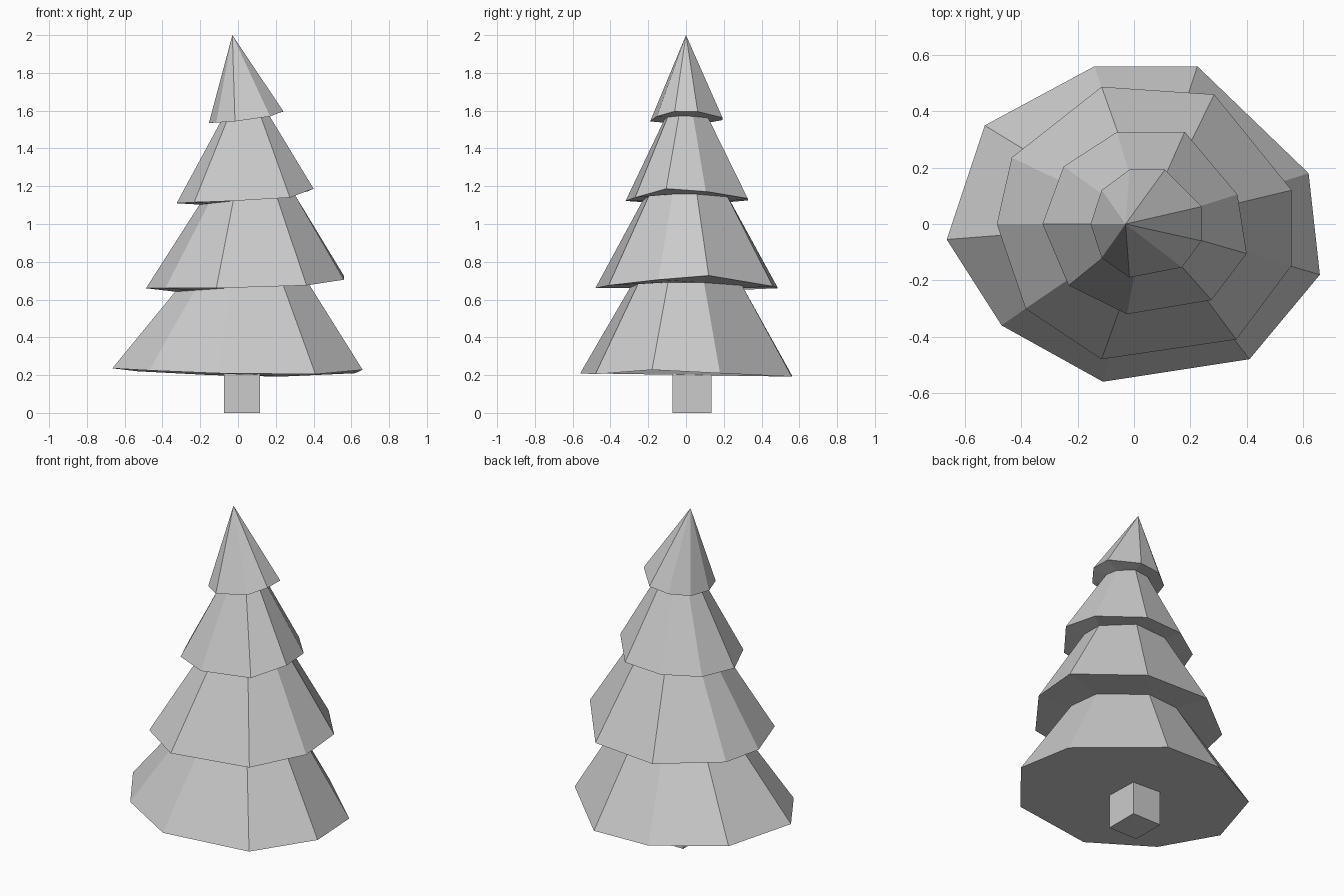
import bpy, bmesh

def make_object(name, bm):
    bmesh.ops.recalc_face_normals(bm, faces=bm.faces[:])
    mesh = bpy.data.meshes.new(name)
    bm.to_mesh(mesh)
    bm.free()
    obj = bpy.data.objects.new(name, mesh)
    bpy.context.collection.objects.link(obj)
    return obj

# Hand-cut irregular nine-sided skirt rims, bottom to top
rims = [
    [(-.14, .56, .20), (.225, .56, .192), (.62, .18, .21), (.66, -.18, .228), (.41, -.48, .205),
     (-.11, -.56, .21), (-.47, -.36, .225), (-.665, -.055, .236), (-.53, .35, .22)],
    [(-.115, .487, .66), (.285, .46, .67), (.56, .12, .727), (.56, -.147, .705), (.363, -.41, .675),
     (-.115, -.48, .66), (-.385, -.30, .66), (-.487, 0, .66), (-.434, .236, .66)],
    [(-.06, .327, 1.125), (.18, .327, 1.135), (.367, .105, 1.172), (.40, -.105, 1.187), (.275, -.27, 1.14),
     (-.025, -.32, 1.122), (-.232, -.218, 1.115), (-.325, 0, 1.11), (-.25, .204, 1.115)],
    [(-.016, .193, 1.55), (.11, .193, 1.563), (.24, .062, 1.595), (.24, -.06, 1.597), (.17, -.154, 1.57),
     (-.016, -.19, 1.543), (-.115, -.12, 1.537), (-.154, 0, 1.535), (-.115, .12, 1.537)],
]
# Neck on top of each lower tier: scale, x shift, height, tilt along x
necks = [(.53, .02, .665, .07), (.48, .03, 1.125, .11), (.36, .023, 1.55, .13)]

# Foliage: one skin lofted through rims and necks, closed by apex and base
bm = bmesh.new()
rings = []
for i, rim in enumerate(rims):
    rings.append([bm.verts.new(p) for p in rim])
    if i < len(necks):
        s, dx, z, tilt = necks[i]
        pts = [(x * s + dx, y * s) for x, y, _ in rim]
        rings.append([bm.verts.new((x, y, z + tilt * x)) for x, y in pts])
n = len(rims[0])
for a, b in zip(rings, rings[1:]):
    for k in range(n):
        j = (k + 1) % n
        bm.faces.new((a[k], a[j], b[j], b[k]))
apex = bm.verts.new((-.03, 0, 2))
for k in range(n):
    bm.faces.new((rings[-1][k], rings[-1][(k + 1) % n], apex))
bm.faces.new(rings[0])
make_object("foliage", bm)

# Trunk: square post
bm = bmesh.new()
bmesh.ops.create_cube(bm, size=1)
for v in bm.verts:
    v.co = (.021 + v.co.x * .192, .032 + v.co.y * .205, .12 + v.co.z * .24)
make_object("trunk", bm)
